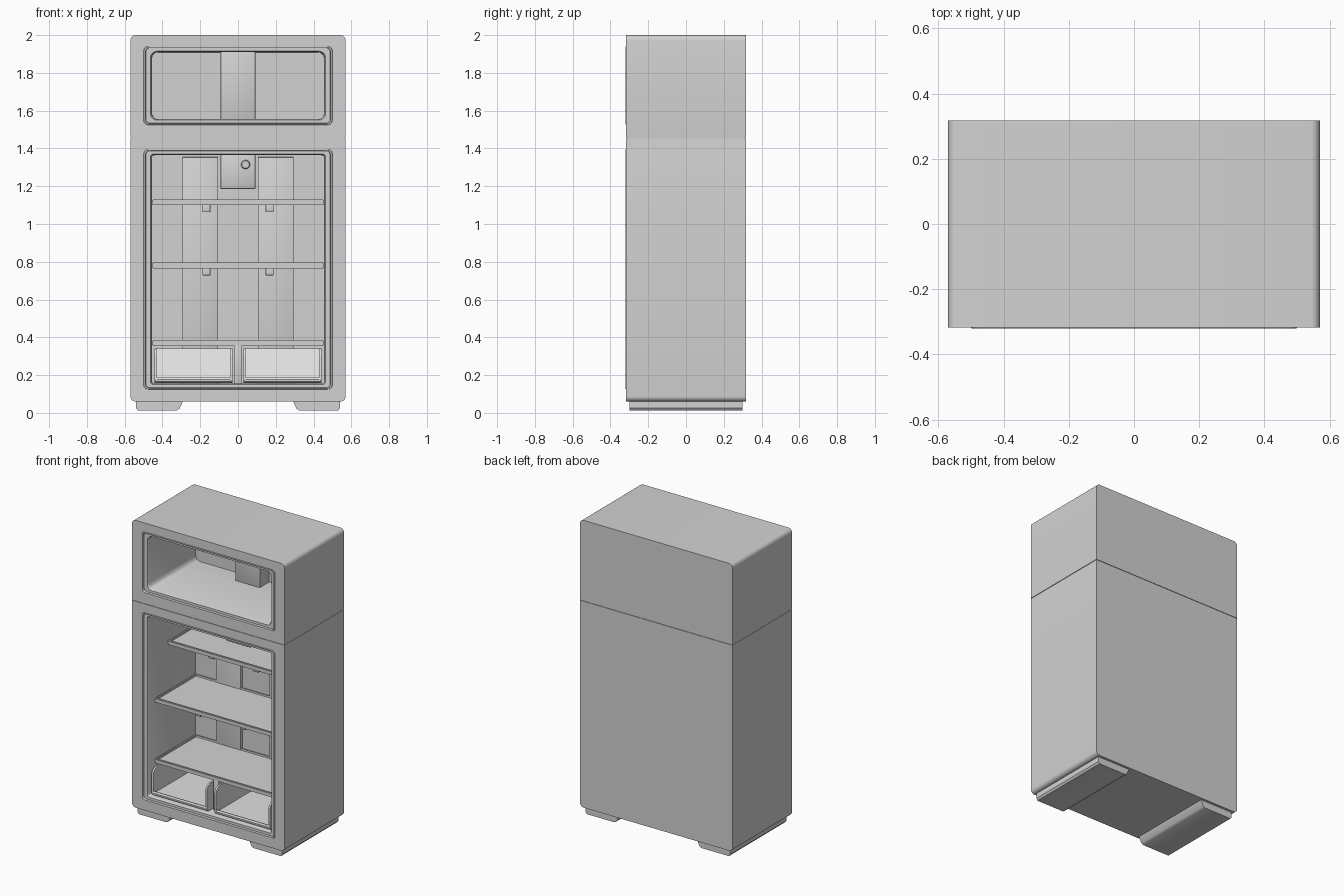
import bpy, bmesh, math

cube = bpy.data.objects.get("Cube")
if cube:
    bpy.data.objects.remove(cube, do_unlink=True)


def material(name, value):
    m = bpy.data.materials.new(name)
    m.use_nodes = True
    colour = (value, value, value, 1)
    m.diffuse_color = colour
    m.node_tree.nodes["Principled BSDF"].inputs["Base Color"].default_value = colour
    return m


GREY = material("mid grey", 0.65)
PALE = material("pale grey", 0.75)


def finish(name, bm, mat=GREY, smooth=True):
    bmesh.ops.remove_doubles(bm, verts=bm.verts, dist=0.00005)
    bmesh.ops.recalc_face_normals(bm, faces=bm.faces)
    me = bpy.data.meshes.new(name)
    bm.to_mesh(me)
    bm.free()
    me.materials.append(mat)
    ob = bpy.data.objects.new(name, me)
    bpy.context.collection.objects.link(ob)
    if smooth:
        bpy.ops.object.select_all(action='DESELECT')
        ob.select_set(True)
        bpy.context.view_layer.objects.active = ob
        bpy.ops.object.shade_smooth_by_angle(angle=math.radians(35))
    return ob


def box(name, x0, x1, y0, y1, z0, z1, bevel=0.0, mat=GREY):
    bm = bmesh.new()
    bmesh.ops.create_cube(bm, size=1)
    for v in bm.verts:
        v.co.x = x1 if v.co.x > 0 else x0
        v.co.y = y1 if v.co.y > 0 else y0
        v.co.z = z1 if v.co.z > 0 else z0
    if bevel:
        bmesh.ops.bevel(bm, geom=bm.edges[:], offset=bevel, segments=2,
                        affect='EDGES', profile=0.5)
    return finish(name, bm, mat)


def prism(name, points, axis, a, b, mat=GREY):
    """Extrude a profile along x (points are y, z) or y (points are x, z)."""
    bm = bmesh.new()
    place = (lambda p, t: (t, p[0], p[1])) if axis == 'x' else (lambda p, t: (p[0], t, p[1]))
    ends = [[bm.verts.new(place(p, t)) for p in points] for t in (a, b)]
    for end in ends:
        bm.faces.new(end)
    for i in range(len(points)):
        j = (i + 1) % len(points)
        bm.faces.new((ends[0][i], ends[0][j], ends[1][j], ends[1][i]))
    return finish(name, bm, mat)


def rounded(half, z0, z1, r_low, r_high, steps=6):
    """Rounded rectangle in x and z, with separate radii below and above."""
    pts = []
    for k, (sx, z, r) in enumerate(((1, z1, r_high), (-1, z1, r_high),
                                    (-1, z0, r_low), (1, z0, r_low))):
        cx = sx * (half - r)
        cz = z - r if z == z1 else z + r
        for s in range(steps + 1):
            t = (k + s / steps) * math.pi / 2
            pts.append((cx + r * math.cos(t), cz + r * math.sin(t)))
    return pts


def cabinet(name, z0, z1, r_low, r_high, o0, o1, liner_radius):
    """Hollow section: outer shell, raised gasket, stepped frame and liner."""
    shell = (0.57, z0, z1, r_low, r_high)

    def opening(inset, r):
        return (0.5 - inset, o0 + inset * 0.7, o1 - inset * 0.7, r, r)
    rings = [(shell, 0.317), (shell, -0.317),
             (opening(0, 0.025), -0.317), (opening(0.002, 0.025), -0.321),
             (opening(0.01, 0.022), -0.321), (opening(0.012, 0.022), -0.305),
             (opening(0.036, liner_radius), -0.305),
             (opening(0.042, liner_radius), -0.295),
             (opening(0.044, liner_radius), 0.2)]
    bm = bmesh.new()
    loops = [[bm.verts.new((x, y, z)) for x, z in rounded(*shape)] for shape, y in rings]
    for a, b in zip(loops, loops[1:]):
        for i in range(len(a)):
            j = (i + 1) % len(a)
            bm.faces.new((a[i], a[j], b[j], b[i]))
    bm.faces.new(loops[0])
    bm.faces.new(loops[-1])
    return finish(name, bm)


# Cabinet sections and the seam between them
cabinet("fridge_cabinet", 0.06, 1.453, 0.028, 0.001, 0.125, 1.395, 0.015)
cabinet("freezer_cabinet", 1.457, 2.0, 0.001, 0.028, 1.525, 1.94, 0.035)
box("seam_strip", -0.566, 0.566, -0.313, 0.313, 1.448, 1.462)

# Feet with sloped inner ends
for side, s in (("right", -1), ("left", 1)):
    prism(side + "_foot",
          [(s * x, z) for x, z in ((0.54, 0.065), (0.54, 0.026), (0.53, 0.013),
                                   (0.325, 0.013), (0.31, 0.022), (0.29, 0.065))],
          'y', -0.3, 0.3)

# Back wall fittings
box("freezer_duct", -0.093, 0.093, 0.1, 0.21, 1.55, 1.915, 0.006)
for side, s in (("right", -1), ("left", 1)):
    a, b = sorted((s * 0.105, s * 0.295))
    box(side + "_back_panel", a, b, 0.18, 0.21, 0.15, 1.355, 0.006)

# Control box and dial
box("control_box", -0.093, 0.093, 0.0, 0.21, 1.185, 1.37, 0.008)
bm = bmesh.new()
bmesh.ops.create_cone(bm, cap_ends=True, segments=24, radius1=0.024, radius2=0.02, depth=0.02)
for v in bm.verts:
    v.co = (v.co.x + 0.04, -0.008 - v.co.z, v.co.y + 1.315)
finish("control_dial", bm)


# Shelves with a raised rim, and their brackets
def shelf(name, z, front):
    bm = bmesh.new()
    bmesh.ops.create_cube(bm, size=1)
    for v in bm.verts:
        v.co.x *= 0.91
        v.co.y = 0.195 if v.co.y > 0 else front
        v.co.z = z + 0.015 if v.co.z > 0 else z - 0.015
    bmesh.ops.bevel(bm, geom=bm.edges[:], offset=0.004, segments=2, affect='EDGES')
    bm.normal_update()
    top = max(bm.faces, key=lambda f: f.calc_center_median().z)
    bmesh.ops.inset_region(bm, faces=[top], thickness=0.012)
    bmesh.ops.inset_region(bm, faces=[top], thickness=0.002, depth=-0.01)
    finish(name, bm)


for label, z, front in (("top", 1.115, -0.1), ("middle", 0.78, -0.24), ("bottom", 0.37, -0.24)):
    shelf(label + "_shelf", z, front)
    if label != "bottom":
        for side, x in (("right", -0.167), ("left", 0.167)):
            box(label + "_" + side + "_bracket", x - 0.021, x + 0.021,
                front + 0.05, 0.19, z - 0.052, z - 0.012, 0.004)

# Drawers: rounded sides, a low front lip and a leaning back
arc = [(-0.25 + 0.04 * math.cos(t), 0.3 + 0.04 * math.sin(t))
       for t in (math.pi / 2 * (1 + i / 6) for i in range(7))]
side_profile = [(0.185, 0.157), (0.185, 0.34)] + arc + [(-0.29, 0.172), (-0.275, 0.157)]
tray_profile = [(-0.275, 0.157), (-0.288, 0.165), (-0.29, 0.178), (-0.284, 0.188),
                (-0.275, 0.186), (-0.265, 0.175), (0.11, 0.175), (0.165, 0.34),
                (0.185, 0.34), (0.185, 0.157)]
for side, s in (("right", -1), ("left", 1)):
    prism(side + "_drawer_tray", tray_profile, 'x', s * 0.035, s * 0.435, PALE)
    for label, a, b in (("inner", 0.028, 0.04), ("outer", 0.43, 0.442)):
        prism(side + "_drawer_" + label + "_side", side_profile, 'x', s * a, s * b, PALE)

# Post between the drawers
box("drawer_divider", -0.019, 0.019, -0.235, 0.2, 0.15, 0.36, 0.004)
